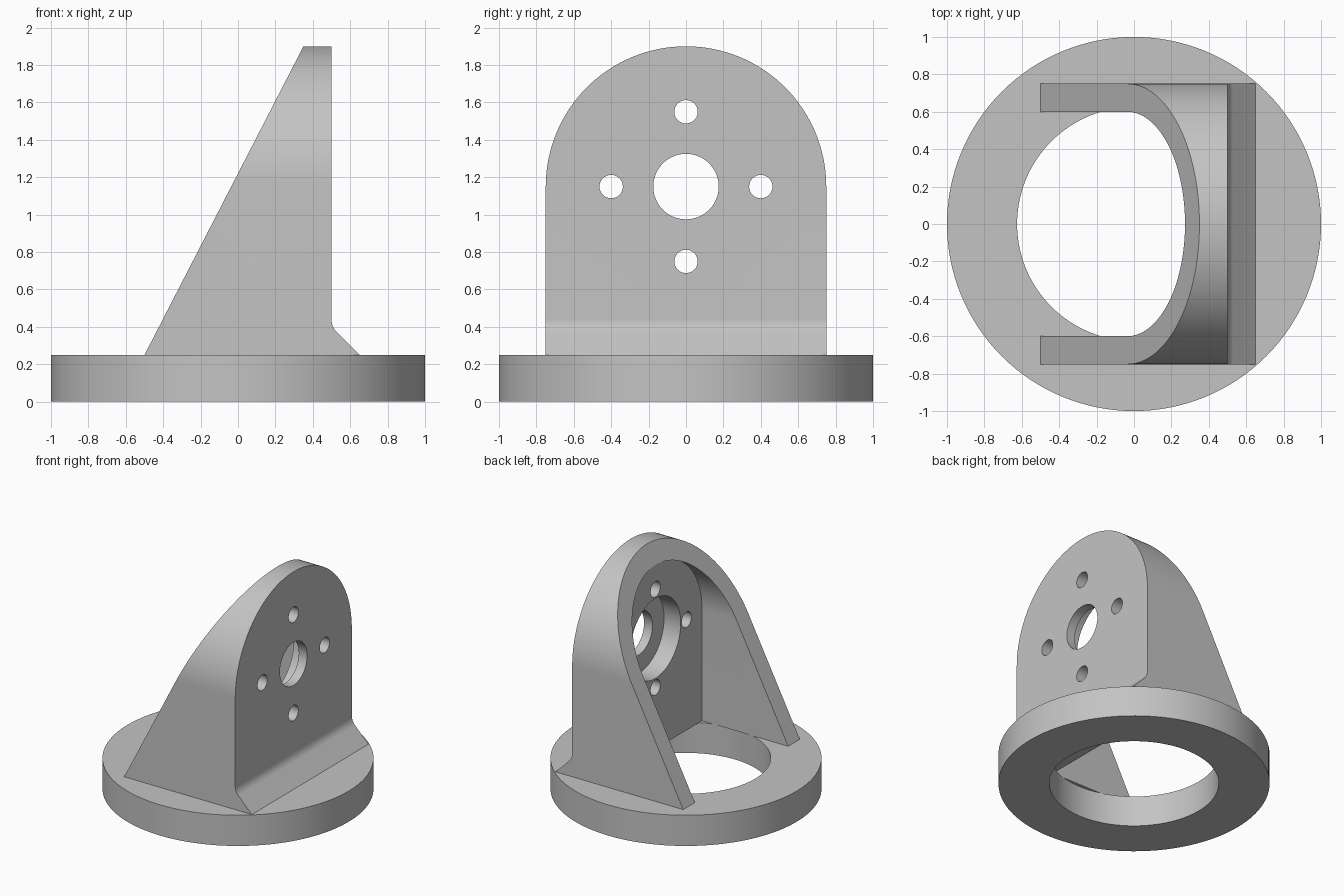
import bpy
import bmesh
from math import pi, sin, cos, sqrt
from mathutils import Vector

cube = bpy.data.objects.get("Cube")
if cube:
    bpy.data.objects.remove(cube, do_unlink=True)

BASE_TOP = 0.25    # upper face of the round base
AXIS_Z = 1.15      # height of the shaft axis
PLATE_BACK = 0.275
PLATE_FRONT = 0.5

grey = bpy.data.materials.new("plain_grey")
grey.use_nodes = True
grey.diffuse_color = (0.55, 0.55, 0.55, 1)
grey.node_tree.nodes["Principled BSDF"].inputs["Base Color"].default_value = (0.55, 0.55, 0.55, 1)


def arc(cx, cy, r, start, end, steps):
    """Points along an arc, both ends included."""
    angles = [start + (end - start) * i / steps for i in range(steps + 1)]
    return [(cx + r * cos(a), cy + r * sin(a)) for a in angles]


def circle(cx, cy, r, steps):
    return arc(cx, cy, r, 0, 2 * pi, steps)[:-1]


def arch(half_width, bottom):
    """Round-topped outline in the y-z plane."""
    top = arc(0, AXIS_Z, half_width, 0, pi, 64)
    return [(half_width, bottom)] + top + [(-half_width, bottom)]


def prism(name, outline, axis, low, high):
    """Extrude a 2D outline along one axis from low to high."""
    place = {"x": lambda a, b: (low, a, b),
             "y": lambda a, b: (a, low, b),
             "z": lambda a, b: (a, b, low)}[axis]
    shift = Vector([high - low if axis == k else 0 for k in "xyz"])
    bm = bmesh.new()
    face = bm.faces.new([bm.verts.new(place(a, b)) for a, b in outline])
    made = bmesh.ops.extrude_face_region(bm, geom=[face])["geom"]
    bmesh.ops.translate(bm, vec=shift, verts=[v for v in made if isinstance(v, bmesh.types.BMVert)])
    bmesh.ops.recalc_face_normals(bm, faces=bm.faces)
    mesh = bpy.data.meshes.new(name)
    bm.to_mesh(mesh)
    bm.free()
    mesh.materials.append(grey)
    obj = bpy.data.objects.new(name, mesh)
    bpy.context.collection.objects.link(obj)
    return obj


def carve(obj, tool, operation="DIFFERENCE"):
    """Apply one boolean and remove the tool."""
    mod = obj.modifiers.new("carve", "BOOLEAN")
    mod.operation = operation
    mod.solver = "EXACT"
    mod.object = tool
    bpy.context.view_layer.update()
    graph = bpy.context.evaluated_depsgraph_get()
    mesh = bpy.data.meshes.new_from_object(obj.evaluated_get(graph))
    obj.modifiers.clear()
    obj.data = mesh
    bpy.data.objects.remove(tool, do_unlink=True)


# Round base with its wide opening
base = prism("round_base", circle(0, 0, 1, 128), "z", 0, BASE_TOP)
carve(base, prism("opening_cutter", circle(0, 0, 0.625, 128), "z", -0.2, 0.5))

# Bracket side outline: sloped back, upright front and a chamfered, filleted foot
fillet_z = 0.3 + 0.1 * sqrt(2)
side = [(-0.5, BASE_TOP), (0.35, 1.9), (PLATE_FRONT, 1.9)]
side += arc(0.6, fillet_z, 0.1, pi, 1.25 * pi, 10)
side += [(0.65, BASE_TOP)]
bracket = prism("bracket", side, "y", -0.9, 0.9)
carve(bracket, prism("arch_tool", arch(0.75, 0), "x", -1, 1), "INTERSECT")

# Hollow between the two side webs
carve(bracket, prism("hollow_cutter", arch(0.6, 0), "x", -1, PLATE_BACK))

# Stepped shaft bore and four bolt holes
carve(bracket, prism("seat_cutter", circle(0, AXIS_Z, 0.325, 64), "x", 0.1, 0.425))
carve(bracket, prism("shaft_cutter", circle(0, AXIS_Z, 0.175, 64), "x", 0.1, 0.8))
for i in range(4):
    y, z = 0.4 * cos(i * pi / 2), AXIS_Z + 0.4 * sin(i * pi / 2)
    carve(bracket, prism("bolt_cutter", circle(y, z, 0.0625, 32), "x", 0.1, 0.8))

# Smooth the curved walls, keep the edges crisp
bpy.ops.object.select_all(action="DESELECT")
for obj in (base, bracket):
    obj.select_set(True)
bpy.context.view_layer.objects.active = bracket
bpy.ops.object.shade_smooth_by_angle()
